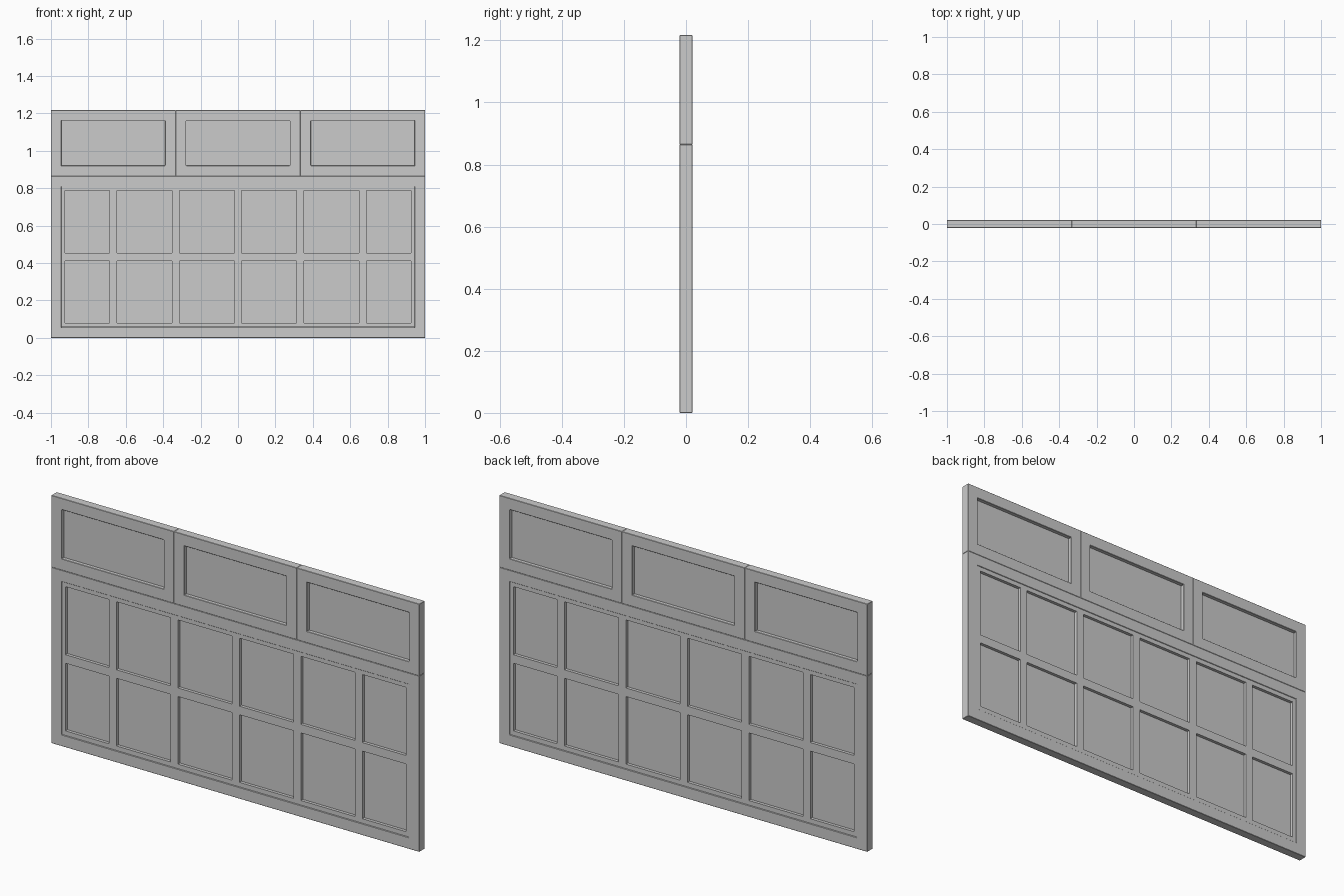
import bpy, bmesh

if "Cube" in bpy.data.objects:
    bpy.data.objects.remove(bpy.data.objects["Cube"])

DEPTH = 0.021       # half thickness of the frames
GRID_DEPTH = 0.018  # half thickness of the glazing grid
GLASS = 0.003       # half thickness of the glass
BORDER = 0.056
SPLIT, TOP = 0.864, 1.217


def lattice(name, xs, zs, half, bevel=0.0):
    """Solid slab over the xs/zs breaks, left open in every odd/odd cell."""
    bm = bmesh.new()
    v = [[bm.verts.new((x, -half, z)) for z in zs] for x in xs]
    for i in range(len(xs) - 1):
        for j in range(len(zs) - 1):
            if not (i % 2 and j % 2):
                bm.faces.new((v[i][j], v[i + 1][j], v[i + 1][j + 1], v[i][j + 1]))
    base = bm.faces[:]
    dup = bmesh.ops.duplicate(bm, geom=base)["geom"]
    ext = bmesh.ops.extrude_face_region(
        bm, geom=[f for f in dup if isinstance(f, bmesh.types.BMFace)])["geom"]
    bmesh.ops.translate(bm, vec=(0, 2 * half, 0),
                        verts=[g for g in ext if isinstance(g, bmesh.types.BMVert)])
    bmesh.ops.remove_doubles(bm, verts=bm.verts, dist=1e-5)
    # drop any doubled front faces left by the extrusion
    seen = set()
    for f in bm.faces[:]:
        key = frozenset(f.verts)
        if key in seen:
            bm.faces.remove(f)
        seen.add(key)
    bmesh.ops.recalc_face_normals(bm, faces=bm.faces)
    me = bpy.data.meshes.new(name)
    bm.to_mesh(me)
    bm.free()
    ob = bpy.data.objects.new(name, me)
    bpy.context.collection.objects.link(ob)
    if bevel:
        m = ob.modifiers.new("edge_bevel", 'BEVEL')
        m.width, m.segments, m.limit_method = bevel, 1, 'ANGLE'
    return ob


def frame(name, x0, x1, z0, z1):
    b = BORDER
    lattice(name, [x0, x0 + b, x1 - b, x1], [z0, z0 + b, z1 - b, z1], DEPTH, 0.0015)


def glass(name, x0, x1, z0, z1):
    b = BORDER - 0.005
    lattice(name, [x0 + b, x1 - b], [z0 + b, z1 - b], GLASS)


# Large lower sash and its glass
frame("lower_frame", -1, 1, 0, SPLIT)
glass("lower_glass", -1, 1, 0, SPLIT)

# Glazing grid: border strip plus evenly spaced bars
xs = [-0.944, -0.925]
for k in range(-2, 3):
    xs += [k * 0.334 - 0.02, k * 0.334 + 0.02]
xs += [0.925, 0.944]
zs = [0.057, 0.079, 0.411, 0.453, 0.787, 0.808]
lattice("glazing_grid", xs, zs, GRID_DEPTH)

# Three upper transom windows
w = 2 / 3
for i, side in enumerate(("left", "middle", "right")):
    x0 = -1 + i * w
    frame("transom_frame_" + side, x0, x0 + w, SPLIT, TOP)
    glass("transom_glass_" + side, x0, x0 + w, SPLIT, TOP)
